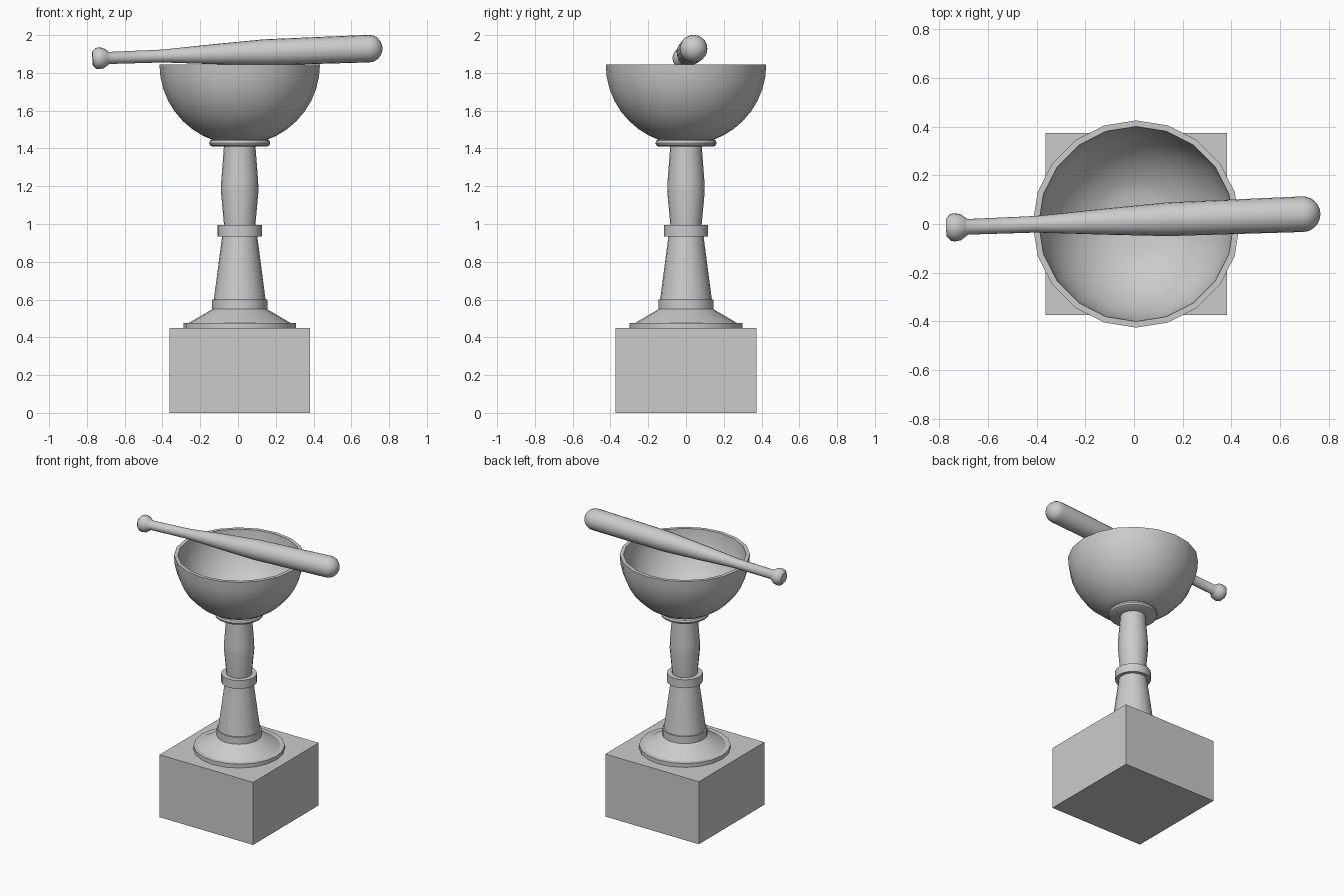
import bpy, bmesh
from math import sin, cos, pi, radians
from mathutils import Vector, Matrix

if "Cube" in bpy.data.objects:
    bpy.data.objects.remove(bpy.data.objects["Cube"])

CX = 0.009  # stand axis


def lathe(name, profile, sides, matrix, angle=35):
    """Revolve (radius, height) points around local z; radius 0 makes a pole."""
    bm = bmesh.new()
    rings = []
    for r, h in profile:
        if r == 0:
            rings.append([bm.verts.new((0, 0, h))] * sides)
        else:
            rings.append([bm.verts.new((r * cos(2 * pi * i / sides),
                                        r * sin(2 * pi * i / sides), h))
                          for i in range(sides)])
    for a, b in zip(rings, rings[1:]):
        for i in range(sides):
            j = (i + 1) % sides
            face = list(dict.fromkeys((a[i], a[j], b[j], b[i])))
            bm.faces.new(face)
    bmesh.ops.recalc_face_normals(bm, faces=bm.faces)
    bm.transform(matrix)
    mesh = bpy.data.meshes.new(name)
    bm.to_mesh(mesh)
    bm.free()
    ob = bpy.data.objects.new(name, mesh)
    bpy.context.collection.objects.link(ob)
    bpy.ops.object.select_all(action='DESELECT')
    ob.select_set(True)
    bpy.context.view_layer.objects.active = ob
    bpy.ops.object.shade_smooth_by_angle(angle=radians(angle))
    return ob


stand = Matrix.Translation((CX, 0, 0))

# square plinth
bpy.ops.mesh.primitive_cube_add(size=1, location=(CX, 0, 0.225))
plinth = bpy.context.object
plinth.name = "plinth"
plinth.scale = (0.745, 0.745, 0.45)

# round foot, tapered shaft, collar and bulged upper stem
lathe("column", [
    (0, 0.45), (0.298, 0.45), (0.298, 0.477), (0.268, 0.477),
    (0.143, 0.55), (0.146, 0.55), (0.146, 0.60), (0.137, 0.60),
    (0.093, 0.935), (0.117, 0.935), (0.117, 0.995), (0.083, 0.995),
    (0.099, 1.17), (0.098, 1.22), (0.084, 1.405), (0.084, 1.43), (0, 1.43)],
    20, stand, 24)

# rounded ring under the bowl
lathe("bowl_ring", [
    (0, 1.41), (0.145, 1.41), (0.157, 1.417), (0.162, 1.429),
    (0.157, 1.442), (0.145, 1.45), (0.13, 1.45), (0.1, 1.44), (0, 1.44)],
    20, stand)

# hollow hemispherical bowl, flattened at the bottom
TOP, R_OUT, R_IN = 1.845, 0.425, 0.4
angles = [radians(a) for a in range(18, 91, 9)]
outer = [(R_OUT * sin(a), TOP - R_OUT * cos(a)) for a in angles]
inner = [(R_IN * sin(a), TOP - R_IN * cos(a)) for a in reversed(angles)]
lathe("bowl", [(0, outer[0][1])] + outer + inner + [(0, inner[-1][1])],
      20, stand, 30)

# bat resting across the rim, slightly tilted and turned
start, end = Vector((-0.770, -0.015, 1.876)), Vector((0.765, 0.043, 1.931))
axis = end - start
L = axis.length
bat_matrix = Matrix.Translation(start) @ axis.to_track_quat('Z', 'Y').to_matrix().to_4x4()
R = 0.073
tip = [(R * cos(a), L - R + R * sin(a))
       for a in [radians(d) for d in range(0, 90, 15)]]
lathe("bat", [
    (0, 0), (0.036, 0), (0.054, 0.016), (0.058, 0.032), (0.054, 0.058),
    (0.038, 0.08), (0.032, 0.088), (0.034, 0.37), (0.054, 0.66), (0.069, 0.91)]
    + tip + [(0, L)], 20, bat_matrix, 40)
